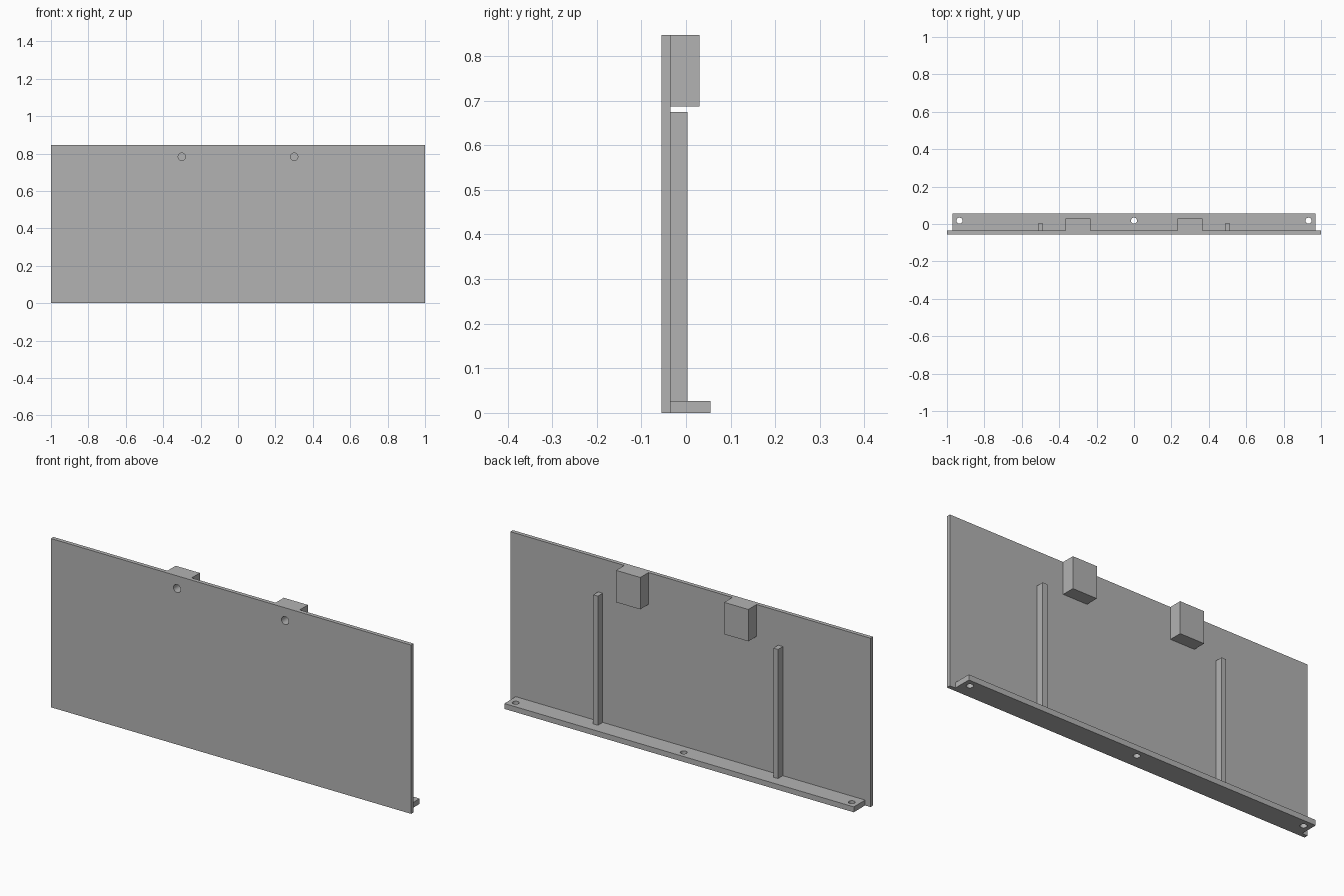
import bpy
import math

default_cube = bpy.data.objects.get("Cube")
if default_cube:
    bpy.data.objects.remove(default_cube, do_unlink=True)

grey = bpy.data.materials.new("plain_grey")
grey.use_nodes = True
grey.diffuse_color = (0.45, 0.45, 0.45, 1)
grey.node_tree.nodes["Principled BSDF"].inputs["Base Color"].default_value = (0.45, 0.45, 0.45, 1)

HEIGHT = 0.847
FRONT, INNER, BACK = -0.055, -0.035, 0.055
RAIL_TOP = 0.027
BORE_END = 0.01


def box(name, x, y, z):
    """Box spanning the given (low, high) ranges."""
    spans = (x, y, z)
    bpy.ops.mesh.primitive_cube_add(size=1, location=[(a + b) / 2 for a, b in spans])
    ob = bpy.context.object
    ob.name = name
    ob.scale = [b - a for a, b in spans]
    bpy.ops.object.transform_apply(location=False, rotation=False, scale=True)
    ob.data.materials.append(grey)
    return ob


def drill(ob, radius, depth, centre, rotation=(0, 0, 0)):
    """Cut one round hole, then discard the cutter."""
    bpy.ops.mesh.primitive_cylinder_add(vertices=32, radius=radius, depth=depth,
                                        location=centre, rotation=rotation)
    cutter = bpy.context.object
    cutter.hide_render = True
    cutter.data.materials.append(grey)
    cut = ob.modifiers.new("hole", 'BOOLEAN')
    cut.operation = 'DIFFERENCE'
    cut.solver = 'EXACT'
    cut.object = cutter
    bpy.ops.object.select_all(action='DESELECT')
    ob.select_set(True)
    bpy.context.view_layer.objects.active = ob
    bpy.ops.object.modifier_apply(modifier=cut.name)
    bpy.data.objects.remove(cutter, do_unlink=True)


# Upright panel and the mounting rail along its foot
panel = box("panel", (-1, 1), (FRONT, INNER), (0, HEIGHT))
rail = box("foot_rail", (-0.97, 0.97), (INNER, BACK), (0, RAIL_TOP))
for x in (-0.933, 0, 0.933):
    drill(rail, 0.016, 0.2, (x, 0.018, 0))

# Paired hanging blocks with blind bores from the front, and stiffening ribs
drilled = [panel, rail]
for side, s in (("left", 1), ("right", -1)):
    block = box(side + "_block", sorted((s * 0.233, s * 0.367)), (INNER, 0.03), (0.687, HEIGHT))
    for part in (panel, block):
        start = FRONT - 0.05
        drill(part, 0.02, BORE_END - start, (s * 0.3, (start + BORE_END) / 2, 0.783),
              (math.pi / 2, 0, 0))
    drilled.append(block)
    box(side + "_rib", sorted((s * 0.487, s * 0.513)), (INNER, 0.003), (RAIL_TOP, 0.675))

# Smooth hole walls, crisp edges
for ob in drilled:
    bpy.ops.object.select_all(action='DESELECT')
    ob.select_set(True)
    bpy.context.view_layer.objects.active = ob
    bpy.ops.object.shade_smooth_by_angle(angle=math.radians(30))
